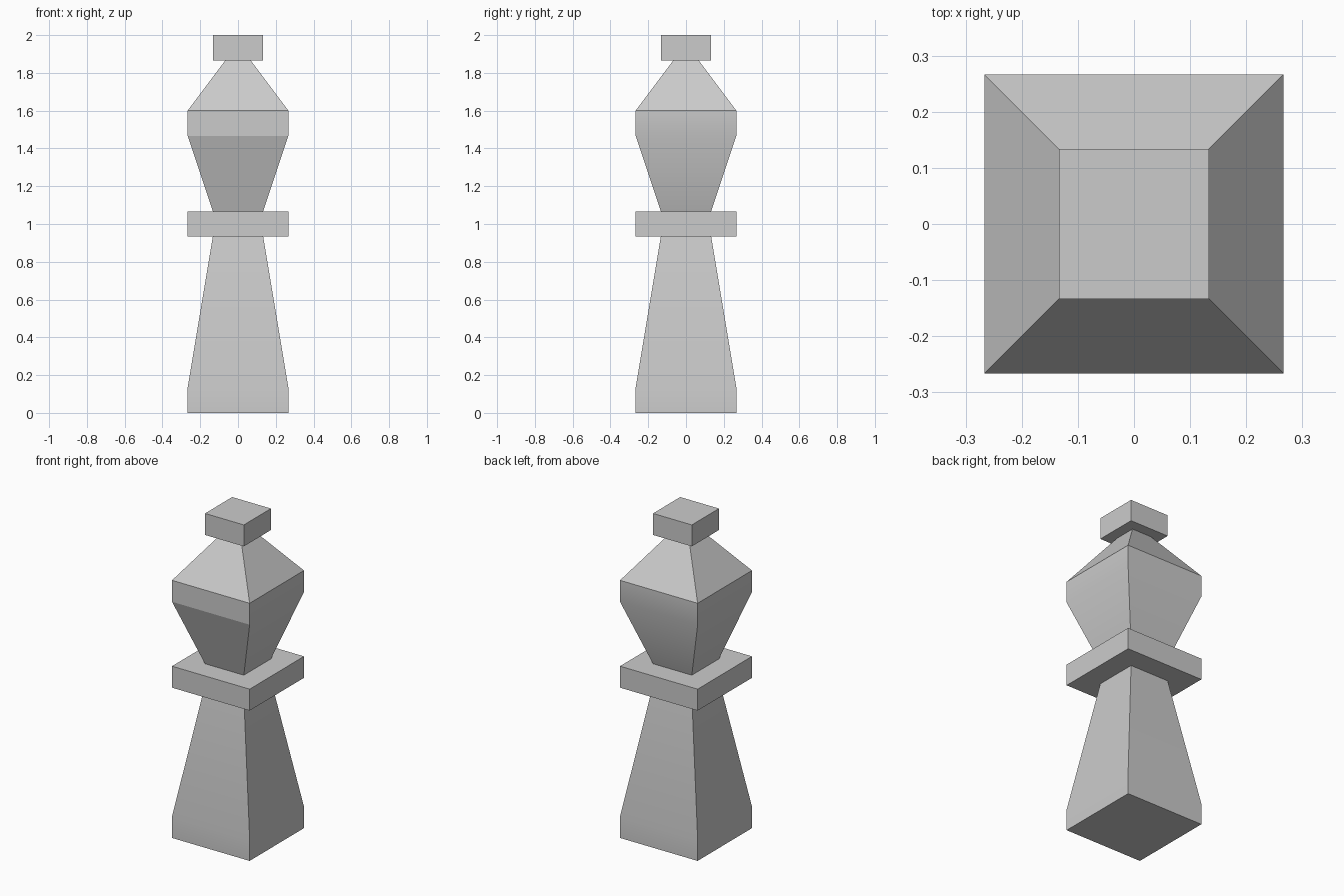
import bpy
import bmesh
import math

cube = bpy.data.objects.get("Cube")
if cube:
    bpy.data.objects.remove(cube, do_unlink=True)

U = 2 / 15  # grid module: the piece is 15 modules tall

# Single grey finish
grey = bpy.data.materials.new("grey")
grey.use_nodes = True
colour = (0.6, 0.6, 0.6, 1)
grey.diffuse_color = colour
grey.node_tree.nodes["Principled BSDF"].inputs["Base Color"].default_value = colour


def square_stack(name, profile):
    """Loft square sections given as (half width, height) in modules."""
    bm = bmesh.new()
    rings = []
    for half, height in profile:
        corners = ((-1, -1), (1, -1), (1, 1), (-1, 1))
        rings.append([bm.verts.new((x * half * U, y * half * U, height * U))
                      for x, y in corners])
    bm.faces.new(rings[0][::-1])
    bm.faces.new(rings[-1])
    for low, high in zip(rings, rings[1:]):
        for i in range(4):
            j = (i + 1) % 4
            bm.faces.new((low[i], low[j], high[j], high[i]))
    bm.normal_update()
    mesh = bpy.data.meshes.new(name)
    bm.to_mesh(mesh)
    bm.free()
    mesh.materials.append(grey)
    obj = bpy.data.objects.new(name, mesh)
    bpy.context.collection.objects.link(obj)

    # Soften only the shallow bends between stacked sections
    bpy.ops.object.select_all(action="DESELECT")
    obj.select_set(True)
    bpy.context.view_layer.objects.active = obj
    bpy.ops.object.shade_smooth_by_angle(angle=math.radians(30))
    return obj


# Foot and tapering shaft
square_stack("base_and_shaft", [(2, 0), (2, 1), (1, 7)])
# Flat collar plate
square_stack("collar", [(2, 7), (2, 8)])
# Flared head with sloping shoulders
head = square_stack("head", [(1, 8), (2, 11), (2, 12), (0.5, 14)])
# Square knob on top
square_stack("top_knob", [(1, 14), (1, 15)])

# The front of the head keeps a crisp bend
for face in head.data.polygons:
    if face.normal.y < -0.5:
        face.use_smooth = False
